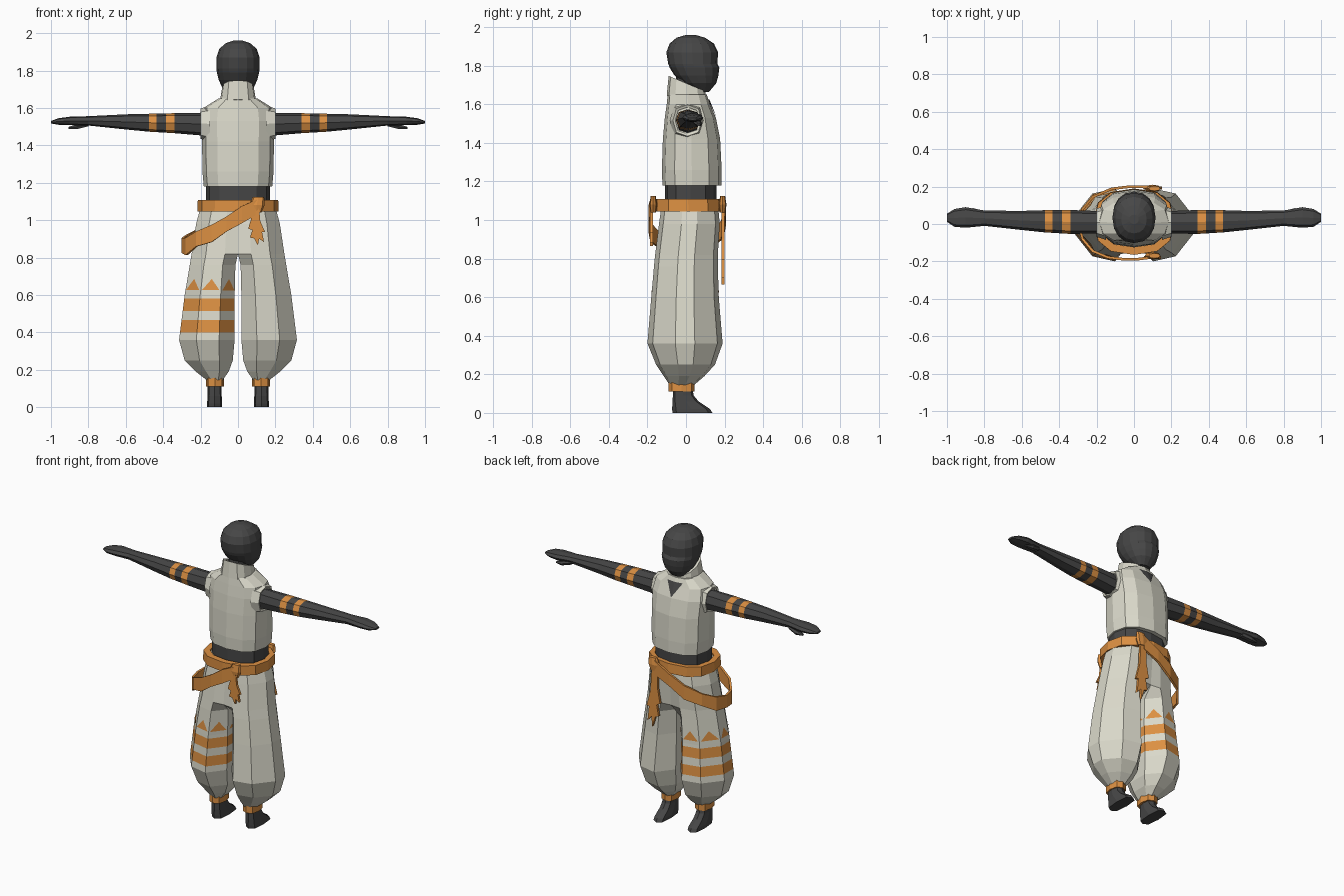
import bpy
import bmesh
import math
from mathutils import Vector

cube = bpy.data.objects.get("Cube")
if cube:
    bpy.data.objects.remove(cube, do_unlink=True)


def material(name, colour):
    mat = bpy.data.materials.new(name)
    mat.use_nodes = True
    mat.diffuse_color = (*colour, 1)
    mat.node_tree.nodes["Principled BSDF"].inputs["Base Color"].default_value = (*colour, 1)
    return mat


CREAM = material("cream cloth", (0.70, 0.69, 0.59))
DARK = material("charcoal", (0.062, 0.062, 0.062))
ORANGE = material("orange cloth", (0.72, 0.28, 0.055))


def finish(name, bm, mats, rule=None, thickness=0):
    """Turn a bmesh into an object; rule picks the material of each face."""
    bmesh.ops.recalc_face_normals(bm, faces=bm.faces)
    if rule:
        for face in bm.faces:
            face.material_index = int(rule(face.calc_center_median()))
    mesh = bpy.data.meshes.new(name)
    bm.to_mesh(mesh)
    bm.free()
    for mat in mats:
        mesh.materials.append(mat)
    obj = bpy.data.objects.new(name, mesh)
    bpy.context.collection.objects.link(obj)
    if thickness:
        solid = obj.modifiers.new("thickness", 'SOLIDIFY')
        solid.thickness = thickness
        solid.offset = 0
    return obj


def loft(name, rings, mats, rule=None, closed=False, capped=True):
    """Skin a list of rings that all have the same number of points."""
    bm = bmesh.new()
    loops = [[bm.verts.new(p) for p in ring] for ring in rings]
    pairs = list(zip(loops, loops[1:]))
    if closed:
        pairs.append((loops[-1], loops[0]))
    for low, high in pairs:
        n = len(low)
        for i in range(n):
            j = (i + 1) % n
            bm.faces.new((low[i], low[j], high[j], high[i]))
    if capped and not closed:
        bm.faces.new(loops[0])
        bm.faces.new(loops[-1])
    return finish(name, bm, mats, rule)


def oval(a0, a1, b0, b1, n, power=0.8):
    """Rounded-box outline inside the given bounds."""
    def soft(v):
        return math.copysign(abs(v) ** power, v) if abs(v) > 1e-6 else 0
    points = []
    for i in range(n):
        t = math.tau * i / n
        points.append(((a0 + a1) / 2 + (a1 - a0) / 2 * soft(math.cos(t)),
                       (b0 + b1) / 2 + (b1 - b0) / 2 * soft(math.sin(t))))
    return points


def level(z, half, back, front, n=12, tilt=0, cx=0, power=0.8):
    """Horizontal ring, optionally tilted from back to front."""
    return [(x, y, z + tilt * y) for x, y in oval(cx - half, cx + half, back, front, n, power)]


def between(keys, t):
    """Interpolate a row of a key table whose first column rises."""
    for a, b in zip(keys, keys[1:]):
        if a[0] <= t <= b[0]:
            f = (t - a[0]) / (b[0] - a[0])
            return [u + (v - u) * f for u, v in zip(a, b)]


# Sleeveless top, with height, half width, back and front of each ring
top_rings = [(1.18, .183, -.122, .185), (1.26, .19, -.125, .185), (1.42, .192, -.12, .177),
             (1.53, .197, -.11, .155), (1.6, .185, -.1, .125), (1.65, .105, -.095, .108)]
top = loft("sleeveless_top", [level(*r) for r in top_rings], [CREAM])

# Collar: a tilted band with an open top
loft("collar", [level(1.62, .1, -.1, .108, tilt=-.25), level(1.71, .085, -.09, .1, tilt=-.42),
                level(1.71, .07, -.075, .085, tilt=-.42), level(1.62, .08, -.08, .09, tilt=-.25)],
     [CREAM], closed=True)
loft("neck", [level(1.6, .06, -.06, .07), level(1.76, .06, -.05, .08)], [DARK])
loft("waist", [level(1.07, .172, -.11, .158), level(1.2, .172, -.11, .158)], [DARK])

# Open neckline, a thin plate resting on the chest
bpy.context.view_layer.update()
bm = bmesh.new()
corners = []
for x, z in ((-.055, 1.625), (0, 1.625), (.055, 1.625), (0, 1.535)):
    hit = top.ray_cast(Vector((x, 1, z)), Vector((0, -1, 0)))[1]
    corners.append(bm.verts.new(hit + Vector((0, .005, 0))))
bm.faces.new((corners[0], corners[1], corners[3]))
bm.faces.new((corners[1], corners[2], corners[3]))
finish("neckline", bm, [DARK])

# Hooded head with a slight mask ridge across the face
head_rings = [(1.665, .045, .05, .12), (1.71, .085, -.02, .157), (1.75, .103, -.06, .168),
              (1.79, .113, -.085, .173), (1.81, .115, -.092, .163), (1.87, .115, -.102, .166),
              (1.915, .1, -.085, .145), (1.945, .068, -.05, .1), (1.96, .025, 0, .05)]
loft("head", [level(*r, n=16, power=.92) for r in head_rings], [DARK])

# Trousers: height, outer x, inner x, back, front, depth of the inner face
leg_keys = [(.145, .168, .082, -.085, .042, .6), (.19, .225, .05, -.115, .095, .5),
            (.25, .285, .028, -.155, .15, .45), (.36, .315, .018, -.2, .19, .45),
            (.6, .285, .018, -.18, .17, .45), (.76, .258, .014, -.166, .165, .5),
            (.82, .248, 0, -.16, .165, .95), (.98, .224, 0, -.14, .175, .98),
            (1.09, .195, 0, -.125, .165, .9)]
BANDS = ((.4, .465), (.515, .58))
TRI_LOW, TRI_HIGH = .625, .685


def leg_ring(z, side):
    _, outer, inner, back, front, depth = between(leg_keys, z)
    mid, half, w = (back + front) / 2, (front - back) / 2, outer - inner
    half_ring = [(inner, depth), (inner + .28 * w, 1), (inner + .69 * w, .86), (outer, .26)]
    ring = [(side * x, mid - half * f, z) for x, f in half_ring]
    return ring + [(side * x, mid + half * f, z) for x, f in reversed(half_ring)]


def in_band(c):
    return any(low < c.z < high for low, high in BANDS)


heights = sorted([k[0] for k in leg_keys] + [z for band in BANDS for z in band])
for side, label in ((1, "left"), (-1, "right")):
    striped = side < 0
    loft(label + "_trouser_leg", [leg_ring(z, side) for z in heights],
         [CREAM, ORANGE] if striped else [CREAM], in_band if striped else None)

# Painted triangles above the stripes, one on each long face of the right leg
bm = bmesh.new()
low, high = ([Vector(p) for p in leg_ring(z, -1)] for z in (TRI_LOW, TRI_HIGH))
centre = sum(low, Vector()) / len(low)
for i in range(len(low)):
    j = (i + 1) % len(low)
    tri = [low[i].lerp(low[j], .06), low[i].lerp(low[j], .94), (high[i] + high[j]) / 2]
    out = (tri[1] - tri[0]).cross(tri[2] - tri[0]).normalized()
    if out.dot(tri[0] - centre) < 0:
        out.negate()
    bm.faces.new([bm.verts.new(p + out * .004) for p in tri])
finish("leg_triangles", bm, [ORANGE])

# Arms: x, back, front, bottom, top
arm_keys = [(.16, -.05, .068, 1.45, 1.575), (.34, -.053, .075, 1.465, 1.572),
            (.475, -.045, .074, 1.473, 1.569), (.6, -.032, .07, 1.485, 1.566),
            (.8, -.01, .072, 1.506, 1.556), (.9, -.02, .09, 1.508, 1.553),
            (.96, -.015, .08, 1.51, 1.545), (1, .012, .055, 1.517, 1.53)]


def in_armband(c):
    return .34 < abs(c.x) < .385 or .435 < abs(c.x) < .475


def across(side, x, bounds, n=8):
    return [(side * x, y, z) for y, z in oval(*bounds, n)]


stations = sorted([k[0] for k in arm_keys] + [.385, .435])
for side, label in ((1, "left"), (-1, "right")):
    loft(label + "_arm", [across(side, x, between(arm_keys, x)[1:]) for x in stations],
         [DARK, ORANGE], in_armband)
    loft(label + "_thumb", [across(side, .8, (.03, .07, 1.5, 1.53), 6),
                            across(side, .86, (.045, .085, 1.485, 1.515), 6),
                            across(side, .905, (.055, .075, 1.488, 1.5), 6)], [DARK])
    # Armhole rim around the shoulder
    loft(label + "_armhole", [across(side, .15, (-.085, .1, 1.42, 1.61)),
                              across(side, .2, (-.068, .082, 1.435, 1.598)),
                              across(side, .195, (-.055, .07, 1.447, 1.585))], [CREAM], capped=False)
    # Ankle cuff and foot
    loft(label + "_ankle_cuff", [level(z, .048, -.09, .045, n=8, cx=side * .123)
                                 for z in (.11, .157)], [ORANGE])
    foot = [(0, .04, -.07, .137), (.02, .04, -.072, .125), (.06, .038, -.07, .065),
            (.09, .037, -.068, .04), (.13, .037, -.068, .033)]
    loft(label + "_foot", [level(*r, n=8, cx=side * .125, power=.65) for r in foot], [DARK])

# Belt
loft("belt", [level(1.045, .198, -.13, .16), level(1.045, .217, -.165, .19),
              level(1.108, .215, -.165, .187), level(1.108, .18, -.125, .16)], [ORANGE], closed=True)

# Sash looping from the back knot around the right hip to the front knot
path = [(.1, -.178, 1.07), (.02, -.188, 1.035), (-.06, -.188, .98), (-.14, -.178, .935),
        (-.22, -.145, .9), (-.275, -.08, .865), (-.295, 0, .865), (-.275, .08, .88),
        (-.22, .145, .91), (-.12, .188, .955), (-.02, .2, 1.01), (.09, .197, 1.07)]
bm = bmesh.new()
strip = [[bm.verts.new((x, y, z + .04)), bm.verts.new((x, y, z - .04 - .012 * (i % 2)))]
         for i, (x, y, z) in enumerate(path)]
for a, b in zip(strip, strip[1:]):
    bm.faces.new((a[0], a[1], b[1], b[0]))
finish("hip_sash", bm, [ORANGE], thickness=.014)

# Ragged hanging tails: sideways and downward fractions of the outline
ragged = [(-.3, 0), (.3, 0), (.45, .45), (.85, .7), (.6, .7), (.75, .92), (.35, .85), (.25, 1),
          (-.05, .84), (-.4, .82), (-.2, .65), (-.55, .62), (-.3, .4)]


def tail(name, y, length, width):
    bm = bmesh.new()
    bm.faces.new([bm.verts.new((.09 + s * width, y, 1.1 - d * length)) for s, d in ragged])
    finish(name, bm, [ORANGE], thickness=.016)


tail("back_sash_tail", -.178, .235, .065)
tail("front_sash_tail", .192, .435, .07)
for name, y in (("back_knot", -.17), ("front_knot", .19)):
    loft(name, [level(1.04, .025, y - .015, y + .015, n=8, cx=.1),
                level(1.08, .042, y - .02, y + .02, n=8, cx=.1),
                level(1.125, .03, y - .013, y + .013, n=8, cx=.11)], [ORANGE])
